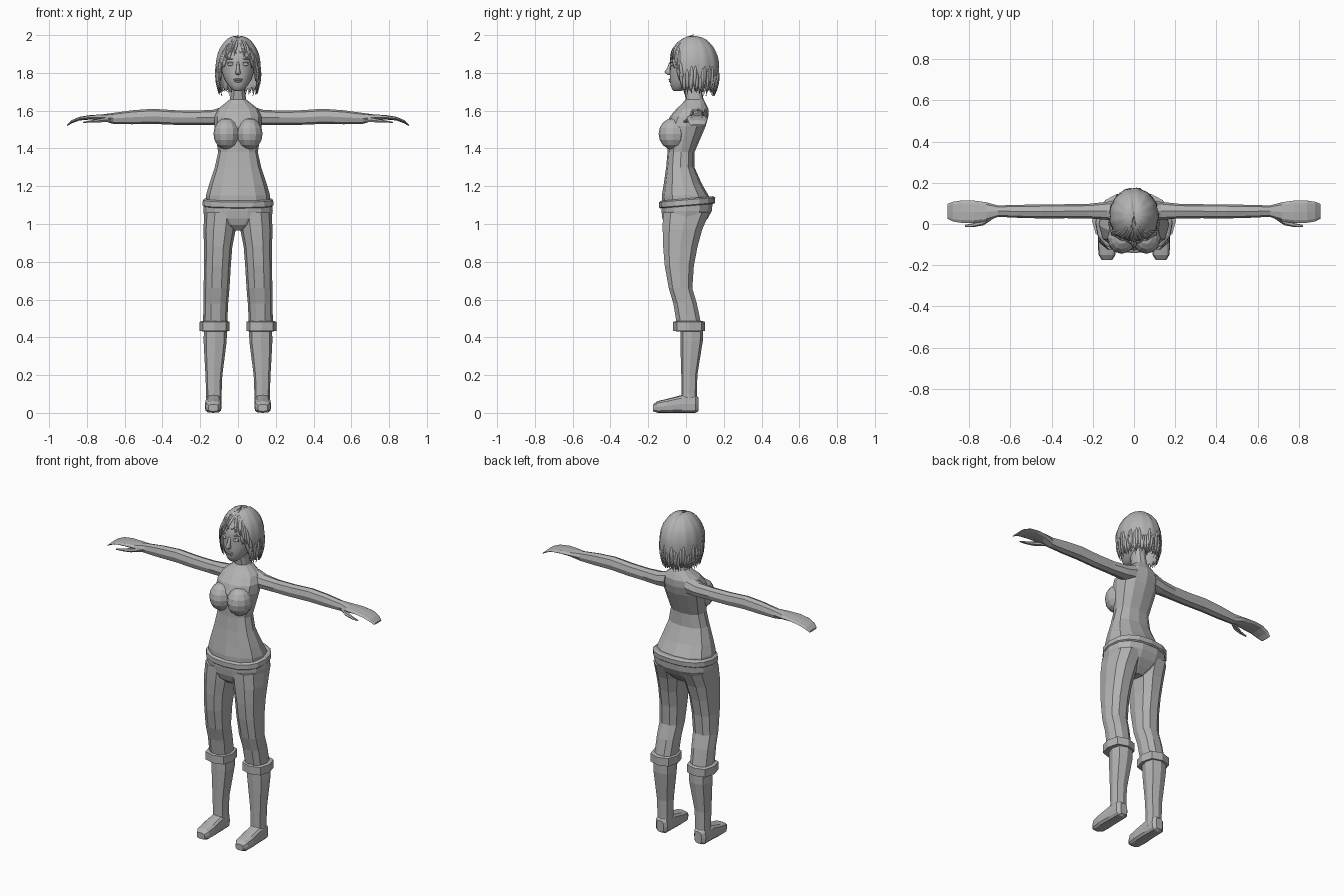
import bpy, bmesh, math, random
from mathutils import Vector

random.seed(4)
grey = bpy.data.materials.new("plain grey")
grey.diffuse_color = (0.45, 0.45, 0.45, 1)

PLACE = {'z': lambda s, a, b: (a, b, s),
         'x': lambda s, a, b: (s, a, b),
         'y': lambda s, a, b: (a, s, b)}


def finish(name, bm, mirror=False, smooth=False):
    bmesh.ops.recalc_face_normals(bm, faces=bm.faces)
    me = bpy.data.meshes.new(name)
    bm.to_mesh(me)
    bm.free()
    me.materials.append(grey)
    ob = bpy.data.objects.new(name, me)
    bpy.context.collection.objects.link(ob)
    if mirror:
        ob.modifiers.new("mirror", 'MIRROR')
    for f in me.polygons:
        f.use_smooth = smooth
    return ob


def loft(name, rings, n=8, axis='z', p=0.85, tilt=0.0, mirror=False, smooth=False):
    """Skin oval rings (position, a0, a1, b0, b1) stacked along an axis."""
    bm = bmesh.new()
    power = lambda v: math.copysign(abs(v) ** p, v) if abs(v) > 1e-6 else 0
    loops = []
    for s, a0, a1, b0, b1 in rings:
        loop = []
        for i in range(n):
            t = math.tau * i / n
            c, d = power(math.cos(t)), power(math.sin(t))
            loop.append(bm.verts.new(PLACE[axis](
                s + tilt * d, (a0 + a1) / 2 + (a1 - a0) / 2 * c,
                (b0 + b1) / 2 + (b1 - b0) / 2 * d)))
        loops.append(loop)
    for l0, l1 in zip(loops, loops[1:]):
        for i in range(n):
            j = (i + 1) % n
            bm.faces.new((l0[i], l0[j], l1[j], l1[i]))
    bm.faces.new(loops[0])
    bm.faces.new(loops[-1])
    return finish(name, bm, mirror, smooth)


def blob(name, centre, size, segs=12, mirror=False, smooth=False):
    bm = bmesh.new()
    bmesh.ops.create_uvsphere(bm, u_segments=segs, v_segments=max(6, segs * 2 // 3), radius=1)
    for v in bm.verts:
        v.co = Vector(centre) + Vector([v.co[k] * size[k] for k in range(3)])
    return finish(name, bm, mirror, smooth)


def sym(z, r, y0, y1):
    return (z, -r, r, y0, y1)


def lerp_table(table, v):
    for (a, fa), (b, fb) in zip(table, table[1:]):
        if v <= b:
            return fa + (fb - fa) * max(0, v - a) / (b - a)
    return table[-1][1]


# Torso with neck
loft("torso", [sym(1.10, .172, -.128, .135), sym(1.15, .17, -.128, .12),
               sym(1.21, .153, -.118, .085), sym(1.30, .123, -.105, .045),
               sym(1.38, .105, -.098, .045), sym(1.45, .115, -.10, .075),
               sym(1.52, .125, -.105, .105), sym(1.57, .123, -.085, .118),
               sym(1.61, .105, -.05, .118), sym(1.638, .07, -.02, .105),
               sym(1.66, .043, -.002, .093), sym(1.70, .038, -.008, .085),
               sym(1.77, .04, -.015, .08)], n=12)
blob("bust", (.06, -.068, 1.477), (.07, .077, .084), 12, mirror=True)

# Trousers: waistband, hips, legs, rolled cuffs
loft("waistband", [sym(1.095, .182, -.136, .146), sym(1.10, .188, -.142, .153),
                   sym(1.128, .186, -.142, .155), sym(1.135, .175, -.13, .142)],
     n=16, tilt=.012)
loft("hips", [sym(.965, .05, -.085, .05), sym(.995, .12, -.115, .085),
              sym(1.03, .178, -.128, .118), sym(1.07, .184, -.133, .14),
              sym(1.115, .182, -.134, .144)], n=14)
loft("trouser_leg", [(1.06, 0, .178, -.128, .13), (.97, .012, .183, -.128, .09),
                     (.88, .03, .18, -.125, .065), (.78, .038, .18, -.116, .045),
                     (.66, .045, .182, -.094, .036), (.58, .052, .183, -.07, .06),
                     (.46, .058, .185, -.05, .085)], n=10, mirror=True)
loft("trouser_cuff", [(.432, .058, .19, -.05, .085), (.434, .045, .204, -.068, .1),
                      (.482, .045, .204, -.068, .1), (.486, .055, .19, -.052, .088)],
     n=8, p=.75, mirror=True)

# Lower legs and feet
loft("lower_leg", [(.46, .058, .18, -.03, .09), (.38, .06, .182, -.03, .089),
                   (.30, .07, .178, -.028, .076), (.20, .083, .172, -.025, .06),
                   (.10, .087, .169, -.024, .058), (.04, .088, .17, -.03, .06)],
     n=8, p=.75, mirror=True)
loft("foot", [(.067, .105, .152, .01, .08), (.05, .09, .17, 0, .095),
              (-.02, .088, .172, 0, .095), (-.10, .086, .176, 0, .074),
              (-.15, .09, .172, 0, .063), (-.174, .105, .157, .008, .045)],
     n=12, axis='y', p=.6, mirror=True)

# Arms with mitten hands and thumbs
loft("arm", [(.07, .01, .115, 1.53, 1.625), (.13, .02, .108, 1.525, 1.605),
             (.22, .027, .098, 1.525, 1.60), (.33, .028, .096, 1.525, 1.602),
             (.45, .027, .095, 1.53, 1.61), (.56, .03, .093, 1.528, 1.602),
             (.66, .035, .09, 1.53, 1.588), (.72, .012, .106, 1.548, 1.58),
             (.78, .004, .114, 1.553, 1.577), (.84, .006, .114, 1.548, 1.567),
             (.88, .012, .108, 1.533, 1.55), (.905, .025, .098, 1.518, 1.527)],
     n=8, axis='x', mirror=True)
loft("thumb", [(.67, .035, .06, 1.54, 1.568), (.73, -.006, .03, 1.537, 1.558),
               (.78, -.015, .004, 1.536, 1.55), (.82, -.014, -.004, 1.535, 1.541)],
     n=6, axis='x', mirror=True)

# Head and face
loft("head", [sym(1.703, .018, -.062, -.03), sym(1.712, .033, -.073, -.005),
              sym(1.735, .053, -.082, .05), sym(1.765, .072, -.086, .09),
              sym(1.80, .084, -.086, .12), sym(1.84, .09, -.084, .135),
              sym(1.875, .091, -.086, .14), sym(1.915, .085, -.074, .135),
              sym(1.95, .068, -.045, .115), sym(1.975, .035, -.005, .08)],
     n=24, p=.95, smooth=True)
loft("nose", [sym(1.788, .006, -.094, -.075), sym(1.797, .015, -.108, -.075),
              sym(1.805, .013, -.115, -.075), sym(1.825, .008, -.10, -.075),
              sym(1.858, .006, -.088, -.075)], n=8, smooth=True)
blob("upper_lip", (0, -.084, 1.765), (.026, .008, .005), 12, smooth=True)
blob("lower_lip", (0, -.083, 1.756), (.022, .008, .006), 12, smooth=True)
blob("eye", (.038, -.074, 1.845), (.019, .008, .008), 12, mirror=True, smooth=True)
blob("upper_eyelid", (.038, -.075, 1.854), (.022, .009, .003), 12, mirror=True, smooth=True)
blob("eyebrow", (.04, -.077, 1.874), (.022, .007, .003), 12, mirror=True, smooth=True)

# Bobbed hair: outline of the cap by height, and the hem height by angle from the front
OUTLINE = [(1.66, .80), (1.70, .88), (1.75, .96), (1.80, 1.0), (1.86, .99), (1.90, .92),
           (1.93, .82), (1.96, .65), (1.98, .48), (1.992, .30), (2.0, 0.0)]
HEM = [(0, 1.925), (.3, 1.905), (.6, 1.865), (.9, 1.79), (1.15, 1.72), (1.6, 1.715), (3.2, 1.71)]


def hair_point(phi, z, lift=1.0):
    r = lerp_table(OUTLINE, z) * lift * (1 + .012 * math.sin(13 * phi))
    x, y = .119 * r * math.sin(phi), .04 - .135 * r * math.cos(phi)
    if z > 1.89:  # centre parting
        z -= .010 * math.exp(-(x / .009) ** 2)
    return Vector((x, y, z))


bm = bmesh.new()
COLS, ROWS = 72, 14
columns = []
for i in range(COLS):
    phi = math.tau * (i / COLS) - math.pi
    hem = lerp_table(HEM, abs(phi)) + (.016 if i % 3 == 0 else -.008) + random.uniform(-.008, .006)
    columns.append([bm.verts.new(hair_point(phi, 1.9995 - (1.9995 - hem) * (k / ROWS) ** 1.7))
                    for k in range(ROWS + 1)])
for i in range(COLS):
    a, b = columns[i], columns[(i + 1) % COLS]
    for k in range(ROWS):
        bm.faces.new((a[k], a[k + 1], b[k + 1], b[k]))
bm.faces.new([c[0] for c in columns])
hair = finish("hair_cap", bm, smooth=True)
thick = hair.modifiers.new("thickness", 'SOLIDIFY')
thick.thickness = .005
thick.offset = -1

# Loose tapered locks hanging past the hem
bm = bmesh.new()
for i in range(58):
    phi = math.tau * (i + random.uniform(-.3, .3)) / 58 - math.pi
    hem = lerp_table(HEM, abs(phi))
    tip = hem - random.uniform(.008, .035)
    top = hem + random.uniform(.07, .13)
    sweep = math.copysign(.16, phi) if abs(phi) < 1 else random.uniform(-.06, .06)
    prev = None
    for k in range(7):
        t = k / 6
        z = top + (tip - top) * t
        w = .07 * math.sin(math.pi * (.2 + .8 * t)) + .003
        mid = phi + sweep * t
        lift = 1.0 + .035 * math.sin(math.pi * t)
        row = [bm.verts.new(hair_point(mid - w, z, lift - .02)),
               bm.verts.new(hair_point(mid, z, lift + .008)),
               bm.verts.new(hair_point(mid + w, z, lift - .02))]
        if prev:
            for s in (0, 1):
                bm.faces.new((prev[s], prev[s + 1], row[s + 1], row[s]))
        prev = row
locks = finish("hair_locks", bm, smooth=True)
thick = locks.modifiers.new("thickness", 'SOLIDIFY')
thick.thickness = .002
